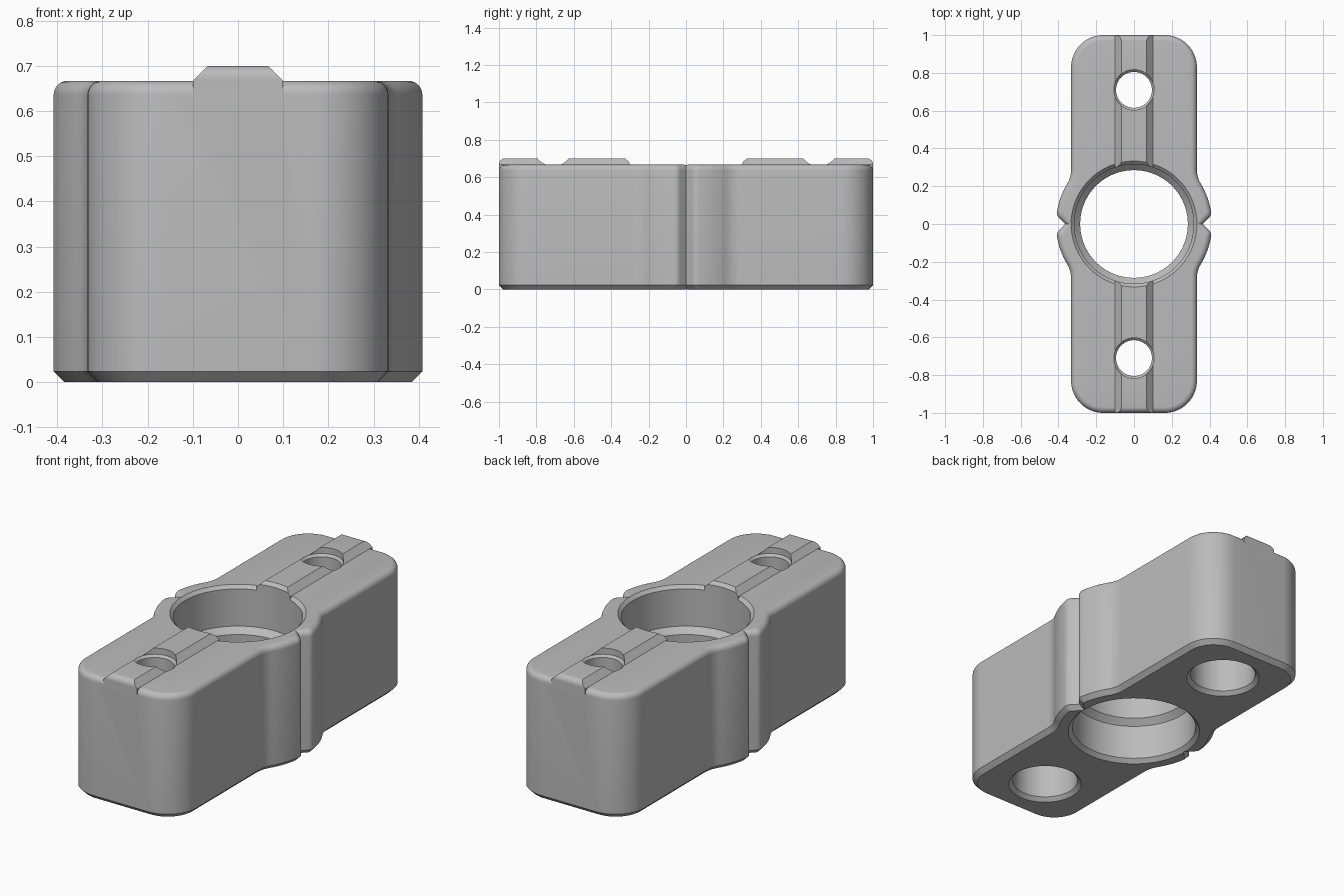
import bpy, bmesh
from math import sin, cos, pi, radians, hypot, atan2, sqrt
from mathutils import Vector

cube = bpy.data.objects.get("Cube")
if cube:
    bpy.data.objects.remove(cube, do_unlink=True)

TOP, RIDGE_TOP = 0.667, 0.70
HALF_W, BULGE_R, BORE_R = 0.333, 0.413, 0.316
BOLT_Y = 0.71

grey = bpy.data.materials.new("light grey")
grey.use_nodes = True
grey.diffuse_color = (0.5, 0.5, 0.5, 1)
grey.node_tree.nodes["Principled BSDF"].inputs["Base Color"].default_value = (0.5, 0.5, 0.5, 1)


def arc(cx, cy, r, a0, a1, n):
    return [Vector((cx + r * cos(a0 + (a1 - a0) * i / n),
                    cy + r * sin(a0 + (a1 - a0) * i / n))) for i in range(n + 1)]


def loft(name, rings):
    """Closed solid from a stack of equal-length rings of 3D points."""
    bm = bmesh.new()
    rows = [[bm.verts.new(p) for p in ring] for ring in rings]
    n = len(rows[0])
    for a, b in zip(rows, rows[1:]):
        for i in range(n):
            j = (i + 1) % n
            bm.faces.new((a[i], a[j], b[j], b[i]))
    bm.faces.new(rows[0][::-1])
    bm.faces.new(rows[-1])
    bmesh.ops.recalc_face_normals(bm, faces=bm.faces[:])
    mesh = bpy.data.meshes.new(name)
    bm.to_mesh(mesh)
    bm.free()
    mesh.materials.append(grey)
    obj = bpy.data.objects.new(name, mesh)
    bpy.context.collection.objects.link(obj)
    return obj


def lathe(name, profile, y=0, n=96):
    return loft(name, [[(r * cos(2 * pi * i / n), y + r * sin(2 * pi * i / n), z)
                        for i in range(n)] for r, z in profile])


def combine(obj, tool, operation):
    tool.hide_render = True
    mod = obj.modifiers.new("combine", 'BOOLEAN')
    mod.operation, mod.solver, mod.object = operation, 'EXACT', tool
    bpy.context.view_layer.objects.active = obj
    bpy.ops.object.modifier_apply(modifier=mod.name)
    bpy.data.objects.remove(tool, do_unlink=True)


def outline():
    """Plan shape: rounded bar with a round bulge, notched at each side."""
    r, fr, cr = 0.04, 0.14, 0.17
    nx, ny = sqrt((BULGE_R - r) ** 2 - 0.06 ** 2), 0.06
    notch_a = atan2(ny, nx)
    fx = HALF_W + fr
    fy = sqrt((BULGE_R + fr) ** 2 - fx ** 2)
    fa = atan2(fy, fx)
    lip = arc(nx, ny, r, radians(-45), notch_a, 8)
    q = [Vector((lip[0].x - lip[0].y, 0))] + lip
    q += arc(0, 0, BULGE_R, notch_a, fa, 8)[1:]
    q += arc(fx, fy, fr, fa + pi, pi, 8)[1:]
    q += arc(HALF_W - cr, 1 - cr, cr, 0, pi / 2, 14)
    half = q + [Vector((-p.x, p.y)) for p in reversed(q)]
    return half + [Vector((p.x, -p.y)) for p in reversed(half[1:-1])]


def inset(pts, d):
    out = []
    for i, p in enumerate(pts):
        e1 = (p - pts[i - 1]).normalized()
        e2 = (pts[(i + 1) % len(pts)] - p).normalized()
        n1, n2 = Vector((e1.y, -e1.x)), Vector((e2.y, -e2.x))
        out.append(p - (n1 + n2) * (d / (1 + n1.dot(n2))))
    return out


def block(name, height):
    """Outline raised to a height: chamfered below, rounded above."""
    pts, ch, fr, steps = outline(), 0.024, 0.031, 6
    levels = [(ch, 0), (0, ch)]
    for i in range(steps + 1):
        a = pi / 2 * i / steps
        levels.append((fr * (1 - cos(a)), height - fr + fr * sin(a)))
    return loft(name, [[(p.x, p.y, z) for p in inset(pts, d)] for d, z in levels])


def countersink(top):
    return lathe("countersink", [(0.29, top - 0.043), (0.353, top + 0.02)])


# Main body
body = block("clamp_body", TOP)
combine(body, countersink(TOP), 'DIFFERENCE')

# Raised ridge along the top, ended by the same rounded outline
ridge = block("ridge", RIDGE_TOP)
section = [(-0.1, 0.6), (0.1, 0.6), (0.1, TOP), (0.067, RIDGE_TOP),
           (0.067, 0.75), (-0.067, 0.75), (-0.067, RIDGE_TOP), (-0.1, TOP)]
strip = loft("strip", [[(x, y, z) for x, z in section] for y in (-1.2, 1.2)])
combine(ridge, strip, 'INTERSECT')
combine(ridge, countersink(RIDGE_TOP), 'DIFFERENCE')
combine(body, ridge, 'UNION')

# Central bore with an inner lip and a chamfered lower mouth
bore = lathe("bore", [(0.357, -0.02), (BORE_R, 0.021), (BORE_R, 0.21), (0.285, 0.241),
                      (0.285, 0.419), (BORE_R, 0.45), (BORE_R, 0.8)])
combine(body, bore, 'DIFFERENCE')

# Bolt holes, counterbored from below
for side in (-1, 1):
    hole = lathe("bolt_hole", [(0.206, -0.02), (0.166, 0.02), (0.166, 0.33), (0.095, 0.33),
                               (0.095, 0.655), (0.107, TOP), (0.107, 0.8)],
                 side * BOLT_Y, 64)
    combine(body, hole, 'DIFFERENCE')

# Smooth curved walls, keep the machined edges crisp
bpy.ops.object.select_all(action='DESELECT')
body.select_set(True)
bpy.context.view_layer.objects.active = body
bpy.ops.object.shade_smooth_by_angle(angle=radians(30))
